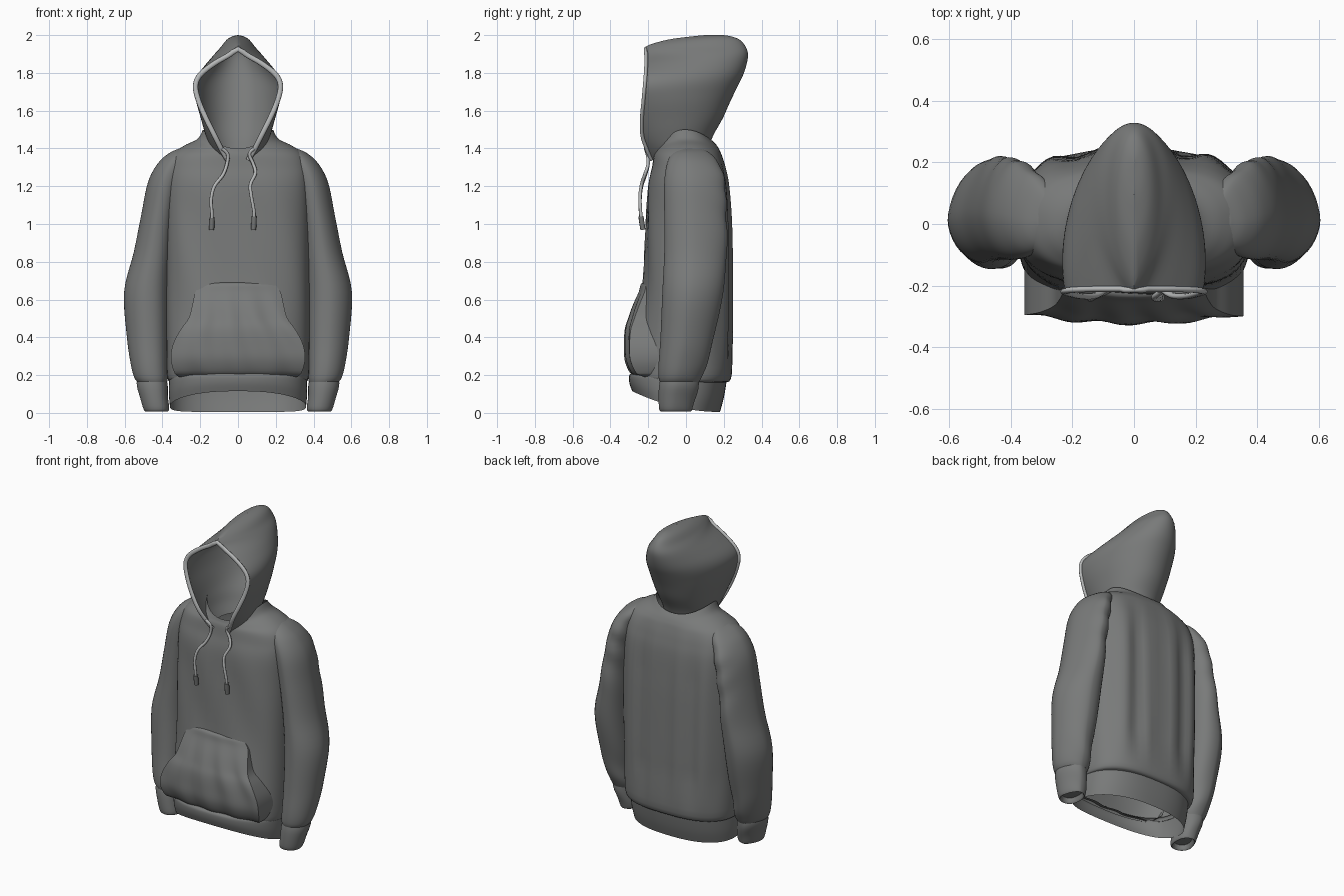
import bpy, bmesh, math
from mathutils import Vector

if "Cube" in bpy.data.objects:
    bpy.data.objects.remove(bpy.data.objects["Cube"])


def material(name, rgb):
    m = bpy.data.materials.new(name)
    m.diffuse_color = (*rgb, 1)
    m.use_nodes = True
    m.node_tree.nodes["Principled BSDF"].inputs["Base Color"].default_value = m.diffuse_color
    return m


FABRIC = material("grey fabric", (0.19, 0.195, 0.193))
CORD = material("light grey cord", (0.48, 0.49, 0.49))


def spline(rows, n):
    """Catmull-Rom resampling of a list of number tuples."""
    out = []
    for i in range(len(rows) - 1):
        a, b, c, d = (rows[max(0, min(len(rows) - 1, i + k))] for k in (-1, 0, 1, 2))
        for j in range(n):
            t = j / n
            out.append(tuple(0.5 * (2 * q + (r - p) * t + (2 * p - 5 * q + 4 * r - s) * t * t
                                    + (3 * q - p - 3 * r + s) * t ** 3)
                             for p, q, r, s in zip(a, b, c, d)))
    return out + [tuple(rows[-1])]


def skin(name, rings, closed=True, caps=False, mat=FABRIC, angle=50):
    """Surface through rows of points."""
    bm = bmesh.new()
    vs = [[bm.verts.new(p) for p in r] for r in rings]
    n = len(vs[0])
    for a, b in zip(vs, vs[1:]):
        for i in range(n if closed else n - 1):
            k = (i + 1) % n
            bm.faces.new((a[i], a[k], b[k], b[i]))
    if caps:
        bm.faces.new(vs[0])
        bm.faces.new(vs[-1])
    bmesh.ops.remove_doubles(bm, verts=bm.verts, dist=0.0008)
    bmesh.ops.recalc_face_normals(bm, faces=bm.faces)
    me = bpy.data.meshes.new(name)
    bm.to_mesh(me)
    bm.free()
    ob = bpy.data.objects.new(name, me)
    bpy.context.collection.objects.link(ob)
    me.materials.append(mat)
    bpy.ops.object.select_all(action='DESELECT')
    ob.select_set(True)
    bpy.context.view_layer.objects.active = ob
    bpy.ops.object.shade_smooth_by_angle(angle=math.radians(angle))
    return ob


def sq(v, e):
    return math.copysign(abs(v) ** (2 / e), v)


def torso_ring(row, n=72):
    z, w, yf, yb, e, drop = row
    pts = []
    for i in range(n):
        a = 2 * math.pi * i / n
        x, s = w * sq(math.cos(a), e), sq(math.sin(a), e)
        y = (yf + yb) / 2 + (yb - yf) / 2 * s
        # hem tilts up to the front, neckline dips at front and back
        dip = s * s * (1 if s < 0 else .6) if z > 1.3 else ((1 - s) / 2) ** 2
        # vertical folds down the back, fading towards neck and hem
        fade = max(0, min(1, (z - 0.2) * 4, (1.4 - z) * 3))
        if s > 0:
            y -= 0.012 * fade * s * (1 + math.cos(x * 36 + 0.6 * z))
        else:
            y += 0.005 * fade * s * math.sin(x * 20 + z * 9)
        pts.append((x, y, z - drop * dip))
    return pts


# Torso: height, half width, front y, back y, squareness, drop
torso = [(.16, .36, -.285, .21, 2.7, -.03), (.2, .376, -.28, .242, 2.8, -.02),
         (.45, .38, -.25, .25, 2.9, 0), (.7, .38, -.225, .25, 3, 0),
         (1.0, .38, -.21, .245, 3, 0), (1.2, .378, -.2, .23, 3, 0),
         (1.3, .372, -.18, .21, 2.8, 0), (1.37, .345, -.17, .19, 2.6, .01),
         (1.415, .285, -.16, .175, 2.4, .03), (1.45, .215, -.155, .16, 2.3, .05),
         (1.5, .185, -.155, .14, 2.2, .1)]
skin("torso", [torso_ring(r) for r in spline(torso, 5)])

# Hem band, higher at the front
hem = [(.005, .36, -.285, .18, 2.4, -.11), (.08, .366, -.3, .2, 2.5, -.08),
       (.17, .365, -.3, .215, 2.6, -.03), (.19, .358, -.275, .21, 2.7, -.02)]
skin("hem_band", [torso_ring(r) for r in spline(hem, 4)])

# Sleeves: height, inner x, outer x, front y, back y
sleeve = [(1.4, .25, .31, -.02, .08), (1.375, .25, .365, -.07, .125),
          (1.32, .27, .425, -.1, .175), (1.22, .3, .477, -.115, .205),
          (1.05, .33, .512, -.115, .215), (.85, .35, .552, -.115, .215),
          (.64, .365, .603, -.125, .2), (.4, .37, .588, -.135, .15),
          (.26, .372, .568, -.145, .11), (.19, .372, .55, -.145, .085),
          (.16, .377, .53, -.137, .07)]
cuff = [(.18, .38, .535, -.135, .07), (.14, .372, .535, -.143, .068),
        (.08, .37, .518, -.145, .05), (.02, .365, .5, -.142, .035),
        (.01, .375, .488, -.13, .025), (.04, .385, .478, -.12, .015)]


def sleeve_ring(row, side, n=40):
    z, x0, x1, yf, yb = row
    pts = []
    for i in range(n):
        a = 2 * math.pi * i / n
        c, s = math.cos(a), math.sin(a)
        # uneven wrinkles on the inner and rear side only
        k = 1 + 0.025 * max(0, s - 0.6 * c) * math.sin(z * 24 + 5 * math.sin(z * 5) + 2 * a)
        e = 1.75 if c > 0 else 2.4
        x = (x0 + x1) / 2 + (x1 - x0) / 2 * sq(c, e) * k
        y = (yf + yb) / 2 + (yb - yf) / 2 * sq(s, e) * k
        pts.append((side * x, y - .02 * max(0, c) ** 2, z))
    return pts


for side, label in ((-1, "left"), (1, "right")):
    skin(label + "_sleeve", [sleeve_ring(r, side) for r in spline(sleeve, 5)], caps=True)
    skin(label + "_cuff", [sleeve_ring(r, side) for r in spline(cuff, 3)], caps=True)

# Front pouch pocket: height, half width, y
pocket = [(.19, .31, -.25), (.21, .335, -.295), (.28, .355, -.325), (.36, .345, -.329),
          (.44, .305, -.325), (.5, .262, -.308), (.57, .242, -.283), (.64, .225, -.252),
          (.685, .19, -.237), (.69, .185, -.2)]
rows = []
for z, w, y in spline(pocket, 4):
    line = [(-w, -.14, z)]
    fade = max(0, min(1, (.69 - z) * 5))
    for i in range(33):
        u = i / 16 - 1
        dent = 0.03 * u * u + fade * 0.012 * math.sin(u * 6 + z * 4 - 1) ** 2
        line.append((w * u, y + dent, z))
    rows.append(line + [(w, -.14, z)])
skin("pouch_pocket", rows, closed=False)

# Hood: height, opening half width, widest half width, front y, back y
hood = [(1.34, .055, .13, -.18, .10), (1.4, .09, .165, -.205, .12),
        (1.47, .125, .185, -.228, .145), (1.56, .17, .205, -.23, .195),
        (1.65, .208, .225, -.222, .235), (1.73, .225, .232, -.215, .274),
        (1.79, .2, .222, -.21, .303), (1.85, .125, .195, -.207, .322),
        (1.9, .04, .165, -.207, .328), (1.94, 0, .125, -.21, .315),
        (1.975, 0, .085, -.1, .285), (1.993, 0, .045, .03, .24),
        (2.0, 0, 0, .1, .2)]
rows = []
hood_rows = spline(hood, 4)
for z, wf, wm, yf, yb in hood_rows:
    wf, wm, d = max(0, wf), max(0, wm), yb - yf
    taper = max(0, min(1, (z - 1.5) * 5))
    half = []
    for i in range(25):
        t = i / 24
        b = ((1 - t) ** 3, 3 * t * (1 - t) ** 2, 3 * t * t * (1 - t), t ** 3)
        x = b[0] * wf + b[1] * wm * (1.2 - .08 * taper) + b[2] * wm * (.85 - .1 * taper)
        y = b[0] * yf + b[1] * (yf + .4 * d) + b[2] * yb + b[3] * yb
        half.append((x, y, z))
    rows.append(half + [(-x, y, z) for x, y, z in half[-2::-1]])
skin("hood", rows, closed=False, angle=60)


def tube(name, pts, r, mat, n=10, flat=1.0):
    """Round cord along a path."""
    P = [Vector(p) for p in pts]
    rings = []
    for i, p in enumerate(P):
        t = (P[min(i + 1, len(P) - 1)] - P[max(i - 1, 0)]).normalized()
        u = t.cross(Vector((0, 1, 0))).normalized()
        v = u.cross(t)
        rings.append([p + r * (math.cos(2 * math.pi * k / n) * u
                               + flat * math.sin(2 * math.pi * k / n) * v) for k in range(n)])
    return skin(name, rings, caps=True, mat=mat)


# Light trim around the face opening
edge = [(r[1], r[3] - .004, r[0]) for r in hood_rows if r[0] < 1.92 and r[1] > .01]
trim = [(-x, y, z) for x, y, z in edge] + [(0, -.213, 1.925)] + edge[::-1]
tube("hood_trim", trim, .014, CORD, flat=.7)

# Drawstrings with thicker ends
left = [(-.085, -.215, 1.4), (-.055, -.205, 1.37), (-.058, -.2, 1.32), (-.08, -.215, 1.26),
        (-.125, -.235, 1.2), (-.142, -.243, 1.13), (-.138, -.24, 1.05), (-.14, -.228, .97)]
right = [(.085, -.215, 1.4), (.06, -.205, 1.37), (.08, -.2, 1.32), (.092, -.215, 1.27),
         (.066, -.235, 1.21), (.07, -.243, 1.15), (.085, -.24, 1.06), (.082, -.228, .97)]
for label, path in (("left", left), ("right", right)):
    pts = spline(path, 5)
    tube(label + "_drawstring", pts, .009, CORD)
    tube(label + "_drawstring_end", pts[-5:], .014, FABRIC)
